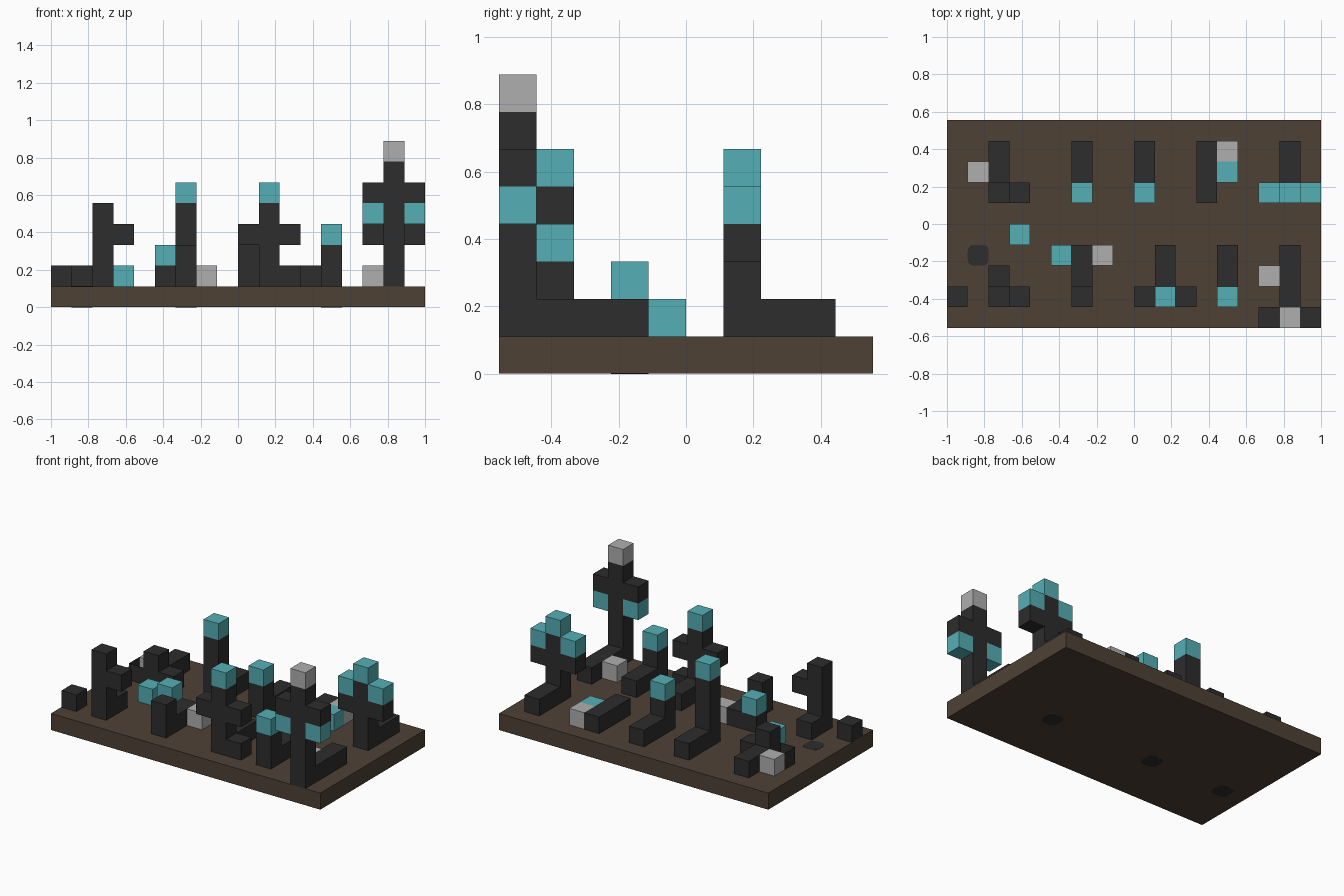
import bpy, bmesh
from mathutils import Vector

if "Cube" in bpy.data.objects:
    bpy.data.objects.remove(bpy.data.objects["Cube"], do_unlink=True)

CELL = 1 / 9


def material(name, rgb):
    m = bpy.data.materials.new(name)
    m.use_nodes = True
    m.diffuse_color = (*rgb, 1)
    m.node_tree.nodes["Principled BSDF"].inputs["Base Color"].default_value = (*rgb, 1)
    return m


BROWN = material("brown", (0.077, 0.053, 0.036))
DARK = material("charcoal", (0.026, 0.026, 0.026))
TEAL = material("teal", (0.09, 0.43, 0.46))
GRAY = material("light_gray", (0.43, 0.43, 0.43))


def block(name, mat, cell, size=(1, 1, 1)):
    """Box given by its lowest grid cell and its size in cells."""
    bm = bmesh.new()
    bmesh.ops.create_cube(bm, size=1)
    for v in bm.verts:
        p = Vector(cell) + Vector(size) / 2 + Vector(c * s for c, s in zip(v.co, size))
        v.co = (p - Vector((9, 5, 0))) * CELL
    mesh = bpy.data.meshes.new(name)
    bm.to_mesh(mesh)
    bm.free()
    mesh.materials.append(mat)
    obj = bpy.data.objects.new(name, mesh)
    bpy.context.collection.objects.link(obj)
    return obj


def stem(name, i, j, height, root_j, root_len, tip=None):
    """Upright stem with a root lying behind it and an optional coloured tip."""
    block(name + "_trunk", DARK, (i, j, 1), (1, 1, height))
    if root_len:
        block(name + "_root", DARK, (i, root_j, 1), (1, root_len, 1))
    if tip:
        block(name + "_tip", tip, (i, j, 1 + height))


def arms(name, mat, i, j, k):
    for side, di in (("right", -1), ("left", 1)):
        block(f"{name}_{side}", mat, (i + di, j, k))


# Base slab
block("base", BROWN, (0, 0, 0), (18, 10, 1))

# Round-cornered plugs running through the base
for i in (1, 6, 13):
    plug = block("base_plug", DARK, (i, 3, -0.01), (1, 1, 1.02))
    bm = bmesh.new()
    bm.from_mesh(plug.data)
    upright = [e for e in bm.edges if abs(e.verts[0].co.z - e.verts[1].co.z) > 0.05]
    bmesh.ops.bevel(bm, geom=upright, offset=0.03, segments=3, profile=0.5, affect="EDGES")
    bm.to_mesh(plug.data)
    bm.free()

# Front row
stem("front_hook", 2, 1, 4, 2, 1)
block("front_hook_arm", DARK, (3, 1, 3))
block("front_pebble", DARK, (0, 1, 1))

stem("front_stump", 6, 1, 2, 2, 2)
block("front_stump_bud_base", DARK, (5, 3, 1))
block("front_stump_bud", TEAL, (5, 3, 2))
block("front_stump_stone", GRAY, (7, 3, 1))

stem("front_cross", 10, 1, 4, 2, 2, TEAL)
arms("front_cross_arm", DARK, 10, 1, 3)
block("front_cross_foot", DARK, (11, 1, 1))

stem("front_post", 13, 1, 2, 2, 2, TEAL)

stem("front_tall", 16, 0, 6, 1, 3, GRAY)
arms("front_tall_arm", DARK, 16, 0, 5)
arms("front_tall_arm_end", TEAL, 16, 0, 4)
block("front_tall_stone", GRAY, (15, 2, 1))

# Loose block between the rows
block("middle_block", TEAL, (3, 4, 1))

# Back row
stem("back_stump", 2, 6, 2, 7, 2)
block("back_stump_foot", DARK, (3, 6, 1))
block("back_stump_stone", GRAY, (1, 7, 1))

# Open-topped block beside the stump
tray = block("back_stump_open_block", DARK, (1, 6, 1))
bm = bmesh.new()
bm.from_mesh(tray.data)
ends = [f for f in bm.faces if abs(f.normal.z) > 0.9]
bmesh.ops.delete(bm, geom=ends, context="FACES")
bm.to_mesh(tray.data)
bm.free()

stem("back_tall", 6, 6, 4, 7, 2, TEAL)
stem("back_post", 9, 6, 2, 7, 2, TEAL)

block("back_log", DARK, (12, 6, 1), (1, 3, 1))
block("back_log_bud", TEAL, (13, 7, 1))
block("back_log_stone", GRAY, (13, 8, 1))

stem("back_branched", 16, 6, 4, 7, 2, TEAL)
arms("back_branched_arm", DARK, 16, 6, 3)
arms("back_branched_arm_tip", TEAL, 16, 6, 4)
